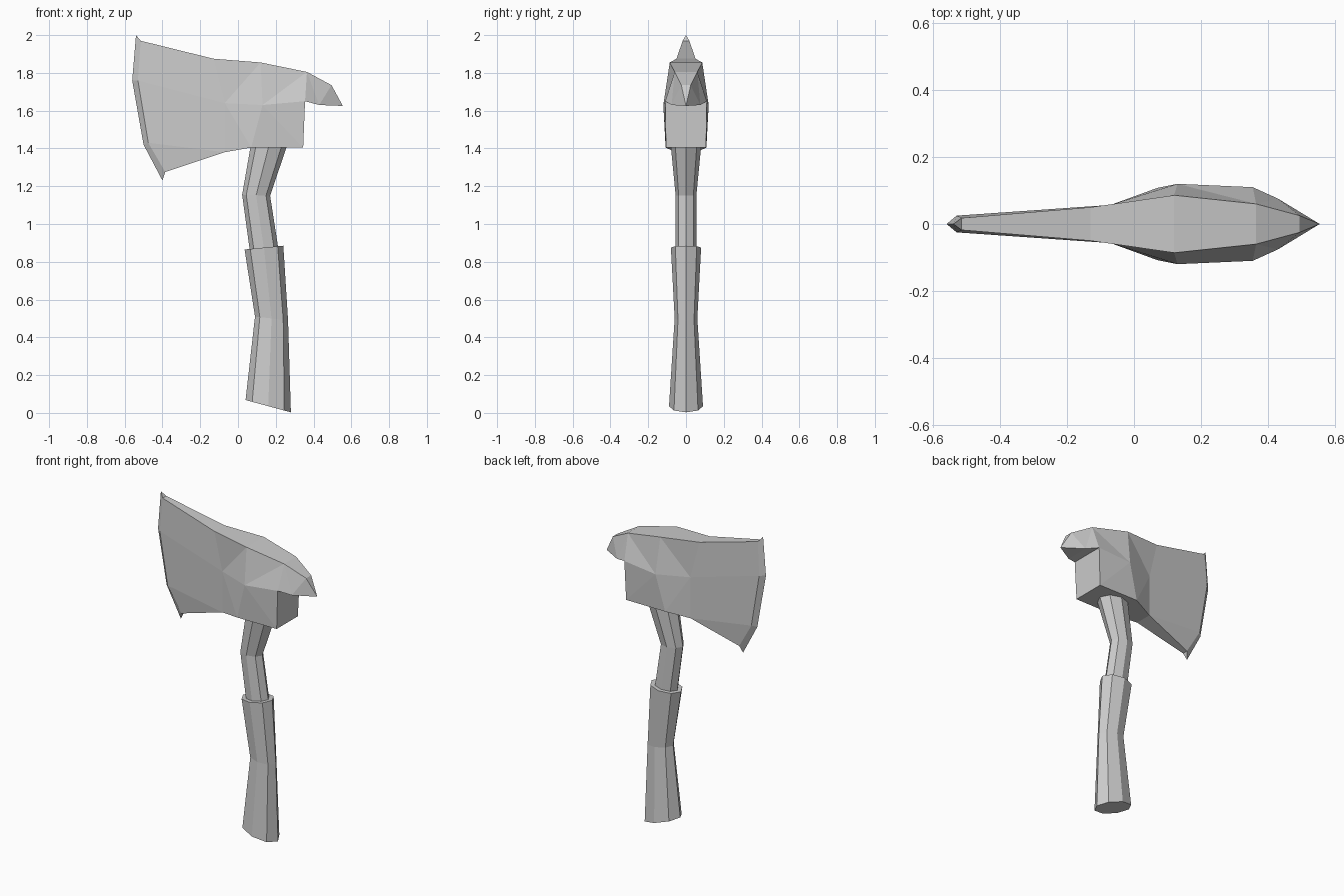
import bpy, bmesh
from math import cos, sin, tau

if "Cube" in bpy.data.objects:
    bpy.data.objects.remove(bpy.data.objects["Cube"])


def finish(bm, name):
    bmesh.ops.recalc_face_normals(bm, faces=bm.faces[:])
    me = bpy.data.meshes.new(name)
    bm.to_mesh(me)
    bm.free()
    ob = bpy.data.objects.new(name, me)
    bpy.context.collection.objects.link(ob)
    return ob


def loft(name, sections, n=8):
    """Each section: left x, left z, right x, right z, half depth."""
    bm = bmesh.new()
    rings = []
    for xl, zl, xr, zr, d in sections:
        ring = []
        for i in range(n):
            c, s = cos(tau * i / n), sin(tau * i / n)
            t = (1 + c) / 2
            ring.append(bm.verts.new((xl + (xr - xl) * t, d * s, zl + (zr - zl) * t)))
        rings.append(ring)
    for a, b in zip(rings, rings[1:]):
        for i in range(n):
            j = (i + 1) % n
            bm.faces.new((a[i], a[j], b[j], b[i]))
    bm.faces.new(rings[0])
    bm.faces.new(rings[-1])
    return finish(bm, name)


# Octagonal grip and the thinner shaft above it
loft("grip", [(.04, .068, .28, .003, .09),
              (.09, .51, .265, .49, .06),
              (.035, .865, .24, .885, .08)])
loft("shaft", [(.065, .84, .215, .86, .055),
               (.022, 1.155, .17, 1.15, .055),
               (.07, 1.43, .265, 1.43, .082)])

# Axe head: points of one side (x, half thickness, z)
P = {
    # cutting edge and its bevel line
    "p0": (-.54, 0, 2.0), "p1": (-.56, 0, 1.76), "p2": (-.50, 0, 1.42), "p3": (-.40, 0, 1.23),
    "e0": (-.515, .018, 1.97), "e1": (-.53, .025, 1.76),
    "e2": (-.475, .025, 1.43), "e3": (-.385, .018, 1.275),
    # top ridge to beak tip
    "t0": (-.13, .05, 1.875), "t1": (.12, .086, 1.855), "t2": (.365, .06, 1.805),
    "t3": (.495, .025, 1.735), "tip": (.555, 0, 1.625),
    # middle row
    "m0": (-.07, .057, 1.64), "m1": (.13, .12, 1.63),
    "m2": (.355, .11, 1.65), "m3": (.43, .076, 1.63),
    # bottom row
    "b0": (-.07, .055, 1.38), "b1": (.07, .108, 1.405), "b2": (.345, .106, 1.405),
}
SIDE = ["p0 e0 e1 p1", "p1 e1 e2 p2", "p2 e2 e3 p3",
        "e0 t0 m0 e1", "e1 m0 b0 e2", "e2 b0 e3",
        "t0 t1 m0", "m0 t1 m1", "m0 m1 b1", "m0 b1 b0",
        "t1 t2 m1", "t2 m2 m1", "m1 m2 b2", "m1 b2 b1",
        "t2 t3 m3", "t2 m3 m2", "t3 tip m3"]
RIM = "p0 e0 t0 t1 t2 t3 tip m3 m2 b2 b1 b0 e3 p3".split()

bm = bmesh.new()
front, back = {}, {}
for k, (x, y, z) in P.items():
    front[k] = bm.verts.new((x, -y, z))
    back[k] = bm.verts.new((x, y, z)) if y else front[k]
for side in (front, back):
    for f in SIDE:
        bm.faces.new([side[k] for k in f.split()])
# strip joining both sides around the rim
for a, b in zip(RIM, RIM[1:]):
    quad = dict.fromkeys((front[a], front[b], back[b], back[a]))
    bm.faces.new(list(quad))
finish(bm, "axe_head")
